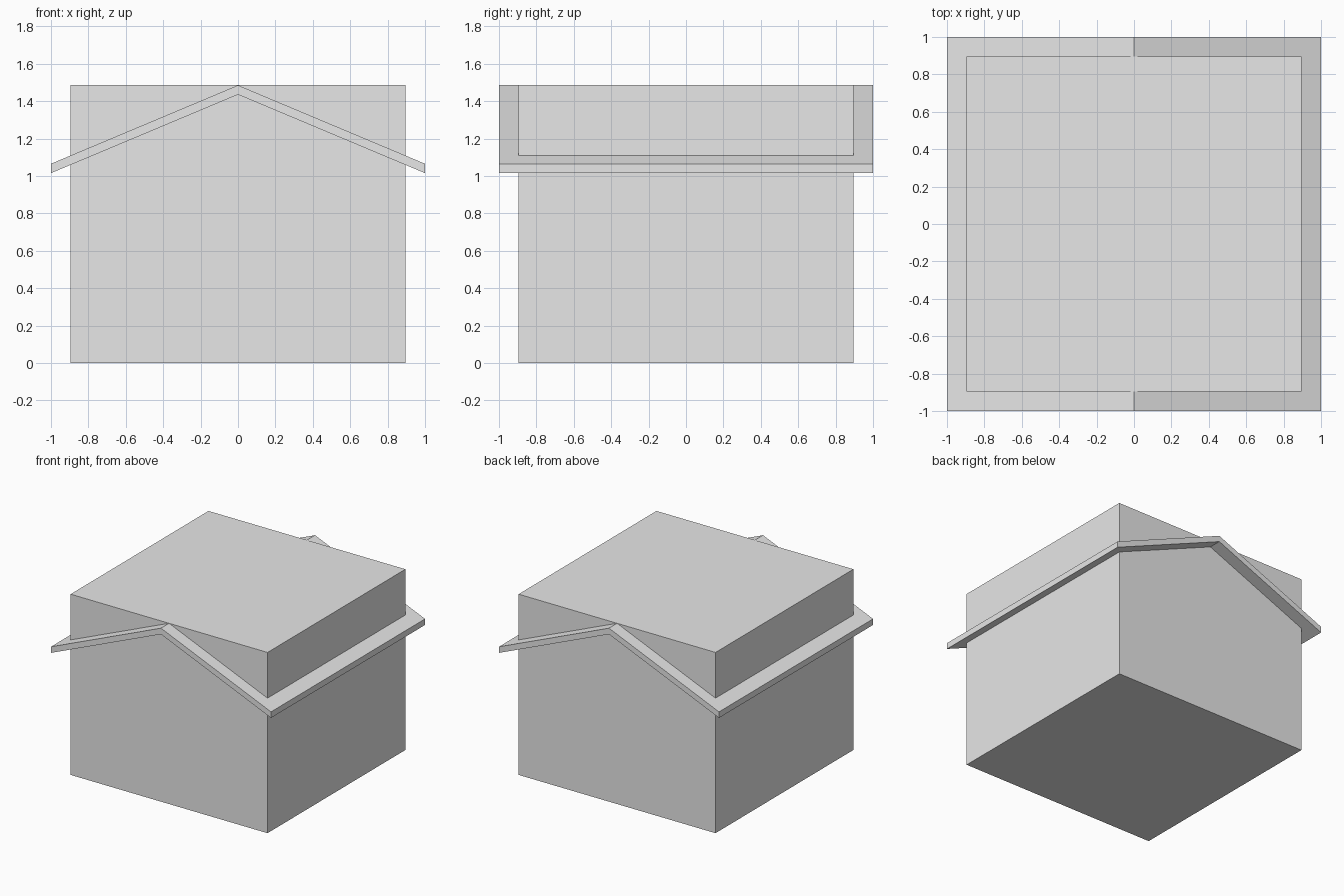
import bpy
import bmesh

old = bpy.data.objects.get("Cube")
if old:
    bpy.data.objects.remove(old, do_unlink=True)

grey = bpy.data.materials.new("plain grey")
grey.use_nodes = True
colour = (0.8, 0.8, 0.8, 1)
grey.diffuse_color = colour
grey.node_tree.nodes["Principled BSDF"].inputs["Base Color"].default_value = colour


def extrude_profile(name, profile, half_depth):
    """Extrude an x-z outline along y, centred on y = 0."""
    bm = bmesh.new()
    face = bm.faces.new([bm.verts.new((x, -half_depth, z)) for x, z in profile])
    result = bmesh.ops.extrude_face_region(bm, geom=[face])
    moved = [v for v in result["geom"] if isinstance(v, bmesh.types.BMVert)]
    bmesh.ops.translate(bm, verts=moved, vec=(0, 2 * half_depth, 0))
    bmesh.ops.recalc_face_normals(bm, faces=bm.faces)
    mesh = bpy.data.meshes.new(name)
    bm.to_mesh(mesh)
    bm.free()
    mesh.materials.append(grey)
    obj = bpy.data.objects.new(name, mesh)
    bpy.context.collection.objects.link(obj)
    return obj


wall = 0.895
ridge = 1.485
eave = 1.065
thickness = 0.05

# Solid house body, as tall as the ridge
extrude_profile("house_body",
                [(-wall, 0), (wall, 0), (wall, ridge), (-wall, ridge)], wall)

# Thin gabled roof overhanging the body on all sides
extrude_profile("gable_roof",
                [(-1, eave), (-1, eave - thickness), (0, ridge - thickness),
                 (1, eave - thickness), (1, eave), (0, ridge)], 1)
